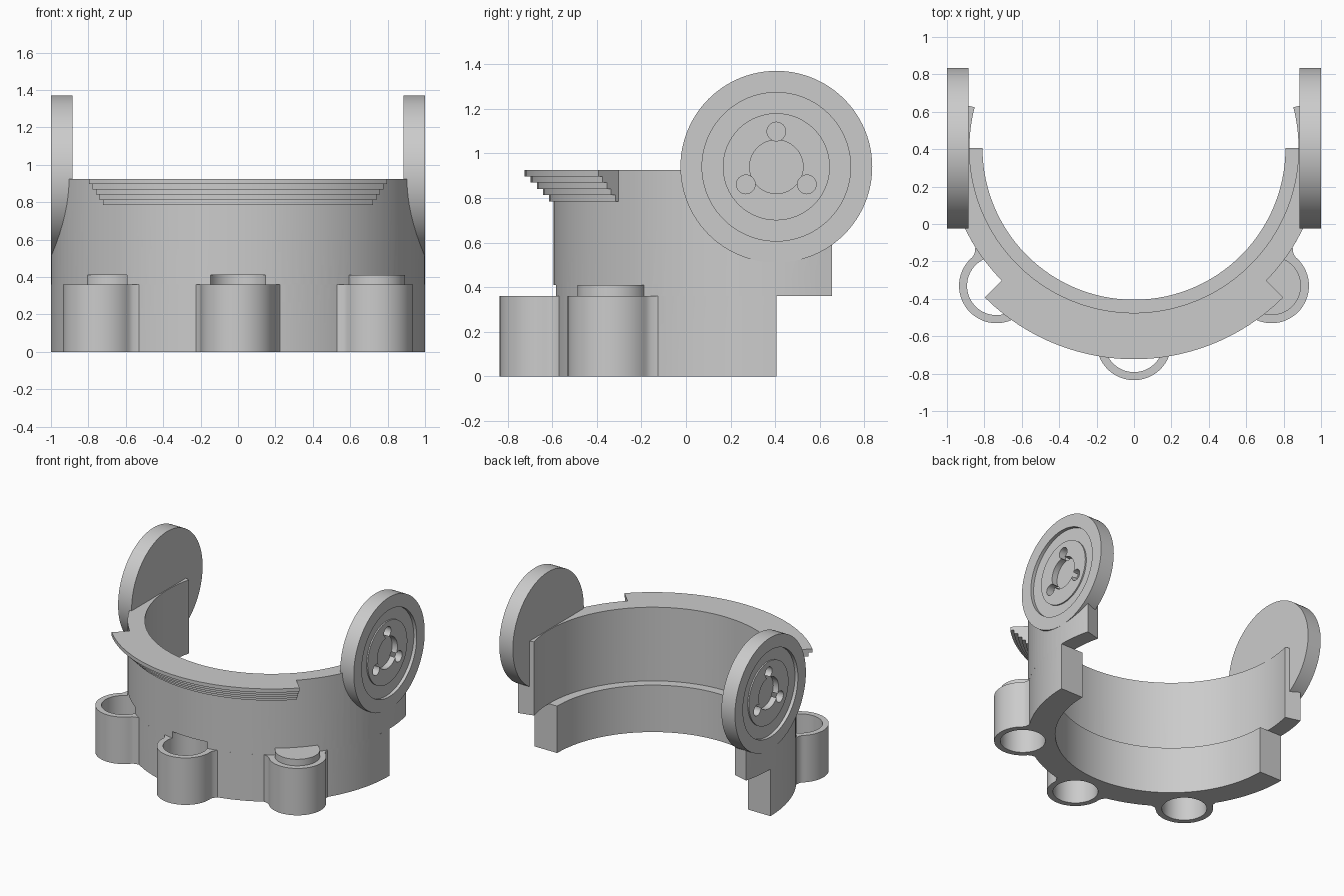
import bpy, bmesh
from math import sin, cos, pi, radians

AXIS_Y = 0.405          # centre line of the curved band
WHEEL_Z = 0.94

if "Cube" in bpy.data.objects:
    bpy.data.objects.remove(bpy.data.objects["Cube"])

grey = bpy.data.materials.new("light grey")
grey.use_nodes = True
grey.diffuse_color = (0.6, 0.6, 0.6, 1)
grey.node_tree.nodes["Principled BSDF"].inputs["Base Color"].default_value = (0.6, 0.6, 0.6, 1)


def finish(name, bm):
    bmesh.ops.recalc_face_normals(bm, faces=bm.faces)
    mesh = bpy.data.meshes.new(name)
    bm.to_mesh(mesh)
    bm.free()
    mesh.materials.append(grey)
    obj = bpy.data.objects.new(name, mesh)
    bpy.context.collection.objects.link(obj)
    return obj


def prism(name, outline, z0, z1):
    """Extrude a flat outline upwards."""
    bm = bmesh.new()
    low = [bm.verts.new((x, y, z0)) for x, y in outline]
    high = [bm.verts.new((x, y, z1)) for x, y in outline]
    bm.faces.new(low)
    bm.faces.new(high)
    for i in range(len(low)):
        j = (i + 1) % len(low)
        bm.faces.new((low[i], low[j], high[j], high[i]))
    return finish(name, bm)


def polar(r, a):
    """Point at radius r and angle a, measured from the front."""
    return r * sin(a), AXIS_Y - r * cos(a)


def sector(name, r0, r1, half, z0, z1):
    """Curved wall reaching half degrees to each side of the front."""
    steps = int(half / 1.5)
    arc = [radians(half) * (2 * i / steps - 1) for i in range(steps + 1)]
    outline = [polar(r1, a) for a in arc] + [polar(r0, a) for a in reversed(arc)]
    return prism(name, outline, z0, z1)


def post(name, r, centre, z0, z1):
    ring = [2 * pi * i / 64 for i in range(64)]
    return prism(name, [(centre[0] + r * cos(t), centre[1] + r * sin(t)) for t in ring], z0, z1)


def lathe(name, profile, side, y=AXIS_Y, z=WHEEL_Z, steps=96):
    """Spin (radius, x) points around a sideways axis."""
    bm = bmesh.new()
    rings = []
    for r, x in profile:
        count = steps if r else 1
        rings.append([bm.verts.new((side * x, y + r * cos(2 * pi * i / steps),
                                    z + r * sin(2 * pi * i / steps))) for i in range(count)])
    for a, b in zip(rings, rings[1:]):
        for i in range(steps):
            j = (i + 1) % steps
            quad = [a[i % len(a)], a[j % len(a)], b[j % len(b)], b[i % len(b)]]
            bm.faces.new(list(dict.fromkeys(quad)))
    return finish(name, bm)


def combine(target, others, operation):
    """Apply booleans and discard the helper solids."""
    for other in others:
        mod = target.modifiers.new("join", "BOOLEAN")
        mod.operation, mod.solver, mod.object = operation, "EXACT", other
    graph = bpy.context.evaluated_depsgraph_get()
    mesh = bpy.data.meshes.new_from_object(target.evaluated_get(graph))
    target.modifiers.clear()
    target.data = mesh
    for other in others:
        bpy.data.objects.remove(other)


def smooth(obj):
    bpy.ops.object.select_all(action="DESELECT")
    obj.select_set(True)
    bpy.context.view_layer.objects.active = obj
    bpy.ops.object.shade_smooth_by_angle(angle=radians(30))


# Curved band: thick lower wall, thinner and longer upper wall
band = sector("curved_band", 0.81, 1.0, 90, 0, 0.36)
parts = [sector("upper_wall", 0.88, 1.0, 104.4, 0.36, 0.925)]

# Stepped shelf under the front rim
for i in range(5):
    top = 0.925 - 0.028 * i
    parts.append(sector("shelf_step", 0.94, 1.128 - 0.027 * i, 45, top - 0.028, top))

# Three round pockets flared into the band
pocket_angles = [radians(a) for a in (-45, 0, 45)]
for a in pocket_angles:
    parts.append(post("pocket", 0.2, polar(1.04, a), 0, 0.36))
    flare = []
    for u, r in ((-0.197, 1.03), (0.197, 1.03), (0.205, 1.0), (0.225, 0.975),
                 (0.2, 0.93), (-0.2, 0.93), (-0.225, 0.975), (-0.205, 1.0)):
        x, y = polar(r, a)
        flare.append((x + u * cos(a), y + u * sin(a)))
    parts.append(prism("pocket_flare", flare, 0, 0.36))
combine(band, parts, "UNION")

# Pocket bores and the seats for the wheels
cutters = [post("bore", 0.157, polar(1.04, a), -0.1, 0.41) for a in pocket_angles]
for side in (-1, 1):
    cutters.append(lathe("wheel_seat", [(0, 0.885), (0.43, 0.885), (0.43, 1.1), (0, 1.1)], side))
combine(band, cutters, "DIFFERENCE")
smooth(band)

# Side wheels with a ring groove, hub recess and three bolt holes
wheel_profile = [(0, 0.885), (0.43, 0.885), (0.43, 1), (0.333, 1), (0.333, 0.975),
                 (0.24, 0.975), (0.24, 0.985), (0.12, 0.985), (0.12, 0.94), (0, 0.94)]
for side, label in ((-1, "right"), (1, "left")):
    wheel = lathe(label + "_wheel", wheel_profile, side)
    holes = []
    for k in range(3):
        t = pi / 2 + k * 2 * pi / 3
        holes.append(lathe("bolt_hole", [(0, 0.93), (0.042, 0.93), (0.042, 1.1), (0, 1.1)], side,
                           AXIS_Y + 0.158 * cos(t), WHEEL_Z + 0.158 * sin(t), 32))
    combine(wheel, holes, "DIFFERENCE")
    smooth(wheel)
